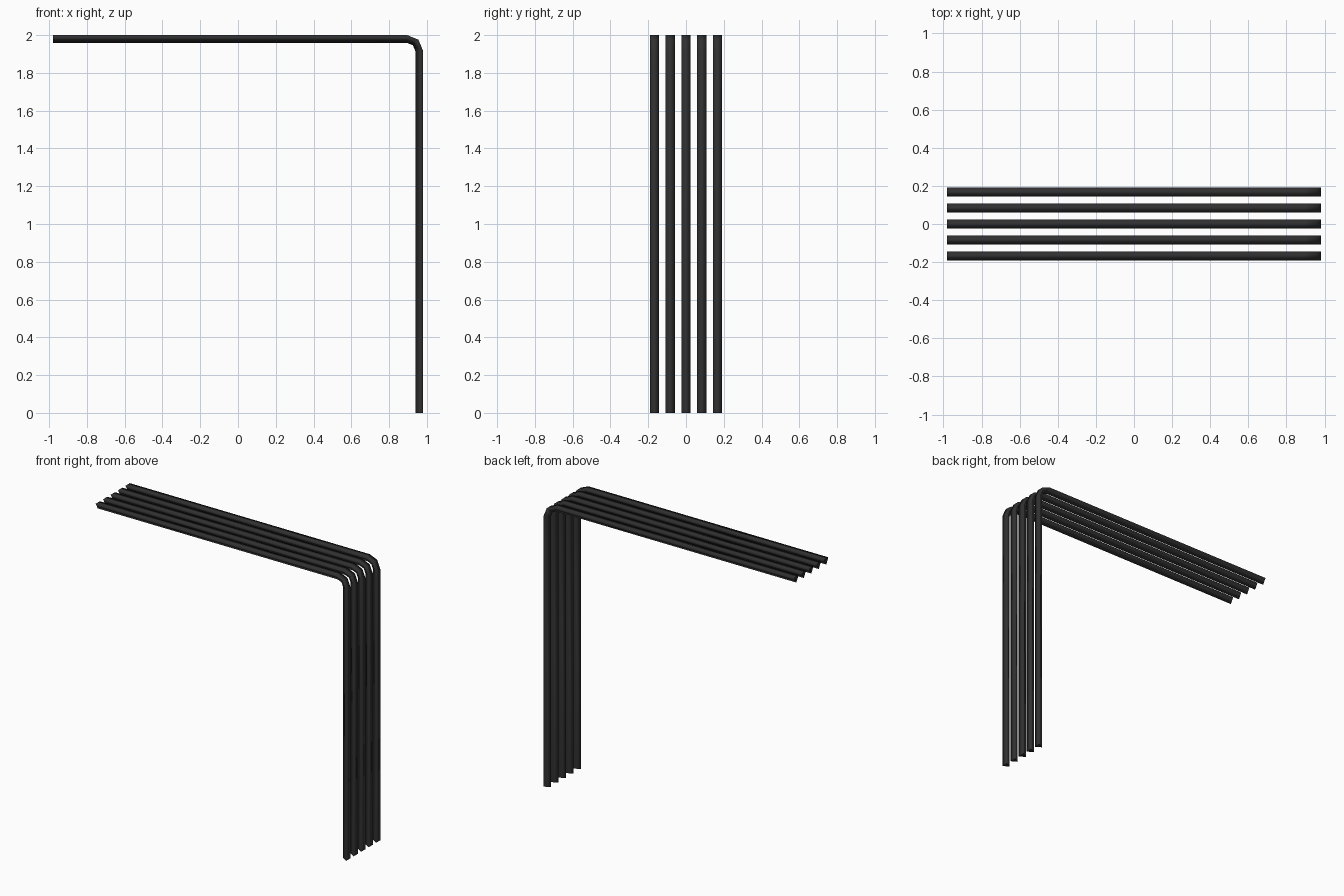
import bpy, bmesh, math
from mathutils import Vector

if "Cube" in bpy.data.objects:
    bpy.data.objects.remove(bpy.data.objects["Cube"])

# Dark rubber colour
mat = bpy.data.materials.new("charcoal black")
mat.diffuse_color = (0.03, 0.03, 0.031, 1)
mat.use_nodes = True
mat.node_tree.nodes["Principled BSDF"].inputs["Base Color"].default_value = mat.diffuse_color

# Three-sided tube: flat side outwards, ridge on the inside of the bend
W = 0.048                      # width across y
T = W * math.sqrt(3) / 4       # half thickness
PROFILE = [(-W / 2, T), (W / 2, T), (0, -T)]   # (y, outward offset)
TOP, RIGHT, BEND = 2 - T, 0.98 - T, 0.063

# Path in x/z with outward normal angle: end, three bend points, foot
cx, cz = RIGHT - BEND, TOP - BEND
path = [(-0.98, TOP, 90)]
path += [(cx + BEND * math.cos(math.radians(a)), cz + BEND * math.sin(math.radians(a)), a)
         for a in (90, 45, 0)]
path += [(RIGHT, 0, 0)]


def make_cable(name, y):
    bm = bmesh.new()
    rings = []
    for x, z, a in path:
        n = Vector((math.cos(math.radians(a)), 0, math.sin(math.radians(a))))
        rings.append([bm.verts.new(Vector((x, y + dy, z)) + n * off) for dy, off in PROFILE])
    for r0, r1 in zip(rings, rings[1:]):
        for i in range(3):
            j = (i + 1) % 3
            bm.faces.new((r0[i], r0[j], r1[j], r1[i])).smooth = True
    # flat end caps with sharp rims
    for ring in (rings[0], rings[-1]):
        cap = bm.faces.new(ring)
        for e in cap.edges:
            e.smooth = False
    bmesh.ops.recalc_face_normals(bm, faces=bm.faces)
    me = bpy.data.meshes.new(name)
    bm.to_mesh(me)
    bm.free()
    me.materials.append(mat)
    bpy.context.collection.objects.link(bpy.data.objects.new(name, me))


# Five parallel cables
for k in range(5):
    make_cable(f"bent_cable_{k + 1}", (k - 2) * 0.0835)
